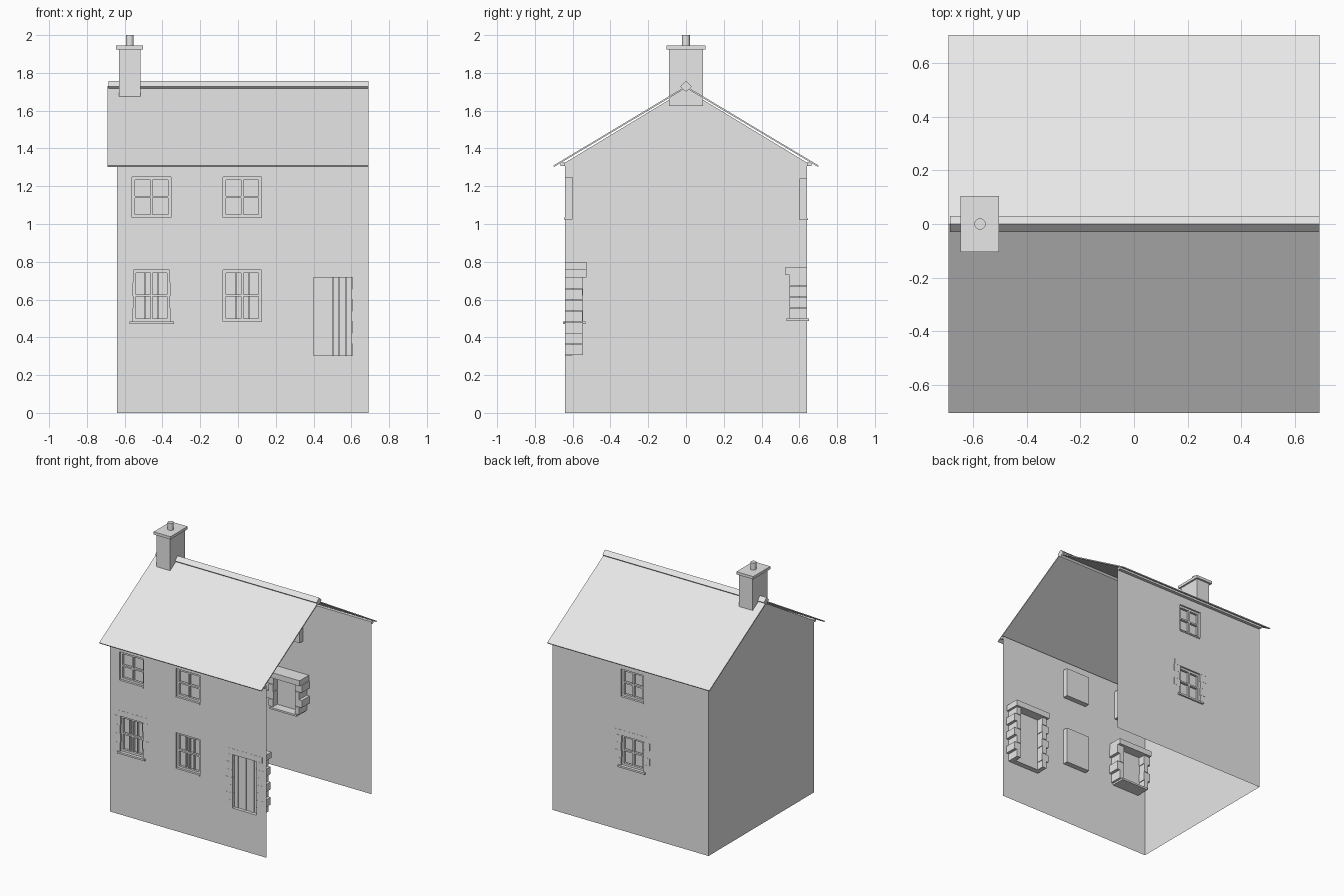
import bpy, bmesh

if "Cube" in bpy.data.objects:
    bpy.data.objects.remove(bpy.data.objects["Cube"], do_unlink=True)

grey = bpy.data.materials.new("plain grey")
grey.use_nodes = True
grey.diffuse_color = (0.8, 0.8, 0.8, 1)
grey.node_tree.nodes["Principled BSDF"].inputs["Base Color"].default_value = (0.8, 0.8, 0.8, 1)

LEFT, RIGHT, FACE = -0.64, 0.69, 0.64   # gable plane, open end, wall distance
EAVE, PEAK = 1.325, 1.712


def finish(name, bm, recalc=True):
    if recalc:
        bmesh.ops.recalc_face_normals(bm, faces=bm.faces)
    mesh = bpy.data.meshes.new(name)
    bm.to_mesh(mesh)
    bm.free()
    mesh.materials.append(grey)
    ob = bpy.data.objects.new(name, mesh)
    bpy.context.collection.objects.link(ob)
    return ob


def face(bm, points):
    return bm.faces.new([bm.verts.new(p) for p in points])


def add_box(bm, x0, x1, y0, y1, z0, z1):
    made = bmesh.ops.create_cube(bm, size=1)["verts"]
    for v in made:
        v.co = ((x0 + x1) / 2 + v.co.x * (x1 - x0),
                (y0 + y1) / 2 + v.co.y * abs(y1 - y0),
                (z0 + z1) / 2 + v.co.z * (z1 - z0))


def box(name, *size):
    bm = bmesh.new()
    add_box(bm, *size)
    return finish(name, bm)


def prism(name, profile, x0, x1):
    """Extrude a y-z profile along x."""
    bm = bmesh.new()
    base = face(bm, [(x0, y, z) for y, z in profile])
    top = bmesh.ops.extrude_face_region(bm, geom=[base])["geom"]
    bmesh.ops.translate(bm, vec=(x1 - x0, 0, 0),
                        verts=[v for v in top if isinstance(v, bmesh.types.BMVert)])
    return finish(name, bm)


def wall(name, side, holes, depth=0.04):
    """Sheet wall whose openings are pushed in as closed recesses."""
    bm = bmesh.new()
    xs = sorted({LEFT, RIGHT, *[h[0] for h in holes], *[h[1] for h in holes]})
    zs = sorted({0, EAVE, *[h[2] for h in holes], *[h[3] for h in holes]})
    y = side * FACE
    pushed = []
    for x0, x1 in zip(xs, xs[1:]):
        for z0, z1 in zip(zs, zs[1:]):
            f = face(bm, [(x0, y, z0), (x1, y, z0), (x1, y, z1), (x0, y, z1)])
            if side > 0:
                f.normal_flip()
            mx, mz = (x0 + x1) / 2, (z0 + z1) / 2
            if any(a < mx < b and c < mz < d for a, b, c, d in holes):
                pushed.append(f)
    bmesh.ops.remove_doubles(bm, verts=bm.verts, dist=0.0001)
    moved = bmesh.ops.extrude_face_region(bm, geom=pushed)["geom"]
    bmesh.ops.translate(bm, vec=(0, -side * depth, 0),
                        verts=[v for v in moved if isinstance(v, bmesh.types.BMVert)])
    bmesh.ops.delete(bm, geom=[f for f in pushed if f.is_valid], context='FACES')
    bmesh.ops.dissolve_limit(bm, angle_limit=0.01, verts=bm.verts, edges=bm.edges)
    return finish(name, bm, recalc=False)


def window(name, side, hole, bars=False):
    """Four-pane sash with a small sill, and upright bars behind if wanted."""
    x0, x1, z0, z1 = hole
    mx, mz, t, h = (x0 + x1) / 2, (z0 + z1) / 2, 0.016, 0.006
    near, far = side * (FACE - 0.012), side * (FACE - 0.03)
    bm = bmesh.new()
    for a, b in ((x0, x0 + t), (mx - h, mx + h), (x1 - t, x1)):
        add_box(bm, a, b, near, far, z0, z1)
    for a, b in ((z0, z0 + t), (mz - h, mz + h), (z1 - t, z1)):
        add_box(bm, x0, x1, near, far, a, b)
    if bars:
        for k in (-1, 1):
            c = mx + k * (x1 - x0) / 6
            add_box(bm, c - 0.004, c + 0.004, side * (FACE - 0.022), side * (FACE - 0.038), z0, z1)
    finish(name + "_sash", bm)
    box(name + "_ledge", x0, x1, side * (FACE + 0.005), side * (FACE - 0.04), z0 - 0.01, z0)


def stones(name, side, hole, count, lintel, sill=True):
    """Quoin stones, lintel and sill running through to the inside."""
    x0, x1, z0, z1 = hole
    out = side * (FACE + 0.001)
    bm = bmesh.new()
    step = (z1 - z0) / count
    for i in range(count):
        w = 0.055 if i % 2 else 0.035
        lip = 0.003 if i % 2 else 0.0
        a, b = z0 + i * step + 0.001, z0 + (i + 1) * step - 0.001
        deep = side * (FACE - 0.096 + lip)
        add_box(bm, x0 - w, x0 + lip, out, deep, a, b)
        add_box(bm, x1 - lip, x1 + w, out, deep, a, b)
    add_box(bm, x0 - 0.05, x1 + 0.05, out, side * (FACE - 0.112), z1, z1 + lintel)
    if sill:
        add_box(bm, x0 - 0.02, x1 + 0.02, side * (FACE + 0.012), side * (FACE - 0.108), z0 - 0.014, z0)
    finish(name + "_stones", bm)


# Openings as x0, x1, z0, z1
upper_a = (-0.56, -0.355, 1.035, 1.25)
upper_b = (-0.08, 0.125, 1.035, 1.25)
lower_a = (-0.555, -0.36, 0.485, 0.757)
lower_b = (-0.08, 0.125, 0.485, 0.757)
doorway = (0.4, 0.605, 0.305, 0.717)
back_top = (-0.085, 0.105, 1.03, 1.24)
back_low = (-0.085, 0.105, 0.5, 0.73)

# Walls
wall("front_wall", -1, [upper_a, upper_b, lower_a, lower_b, doorway])
wall("back_wall", 1, [back_top, back_low])
bm = bmesh.new()
face(bm, [(LEFT, y, z) for y, z in
          ((FACE, 0), (FACE, EAVE), (0, PEAK), (-FACE, EAVE), (-FACE, 0))])
finish("gable_wall", bm, recalc=False)

# Windows
window("upper_window_a", -1, upper_a)
window("upper_window_b", -1, upper_b)
window("lower_window_a", -1, lower_a, bars=True)
window("lower_window_b", -1, lower_b, bars=True)
window("back_upper_window", 1, back_top)
window("back_lower_window", 1, back_low)
stones("lower_window_a", -1, lower_a, 4, 0.043)
stones("back_lower_window", 1, back_low, 4, 0.042)
stones("doorway", -1, doorway, 7, 0.045, sill=False)

# Plank door
bm = bmesh.new()
plank = (doorway[1] - doorway[0]) / 6
for i in range(6):
    x = doorway[0] + i * plank
    add_box(bm, x + 0.001, x + plank - 0.001, -FACE + 0.022 + 0.004 * (i % 2),
            -FACE + 0.039, doorway[2], doorway[3])
finish("door", bm)

# Roof slopes and eaves boards
for label, s in (("front", -1), ("back", 1)):
    prism(label + "_roof", [(0, 1.73), (s * 0.703, 1.309), (s * 0.699, 1.302), (0, 1.72)], -0.69, 0.69)
    box(label + "_eaves_board", LEFT, RIGHT, s * 0.64, s * 0.664, 1.308, 1.325)

# Ridge
prism("ridge", [(0, 1.757), (0.03, 1.728), (0, 1.699), (-0.03, 1.728)], -0.685, 0.69)

# Chimney
box("chimney_stack", -0.63, -0.515, -0.09, 0.09, 1.625, 1.928)
box("chimney_cap", -0.645, -0.502, -0.104, 0.104, 1.925, 1.946)
bpy.ops.mesh.primitive_cylinder_add(vertices=24, radius=0.021, depth=0.06, location=(-0.573, 0, 1.97))
pot = bpy.context.object
pot.name = "chimney_pot"
pot.data.materials.append(grey)
bpy.ops.object.shade_smooth_by_angle()
